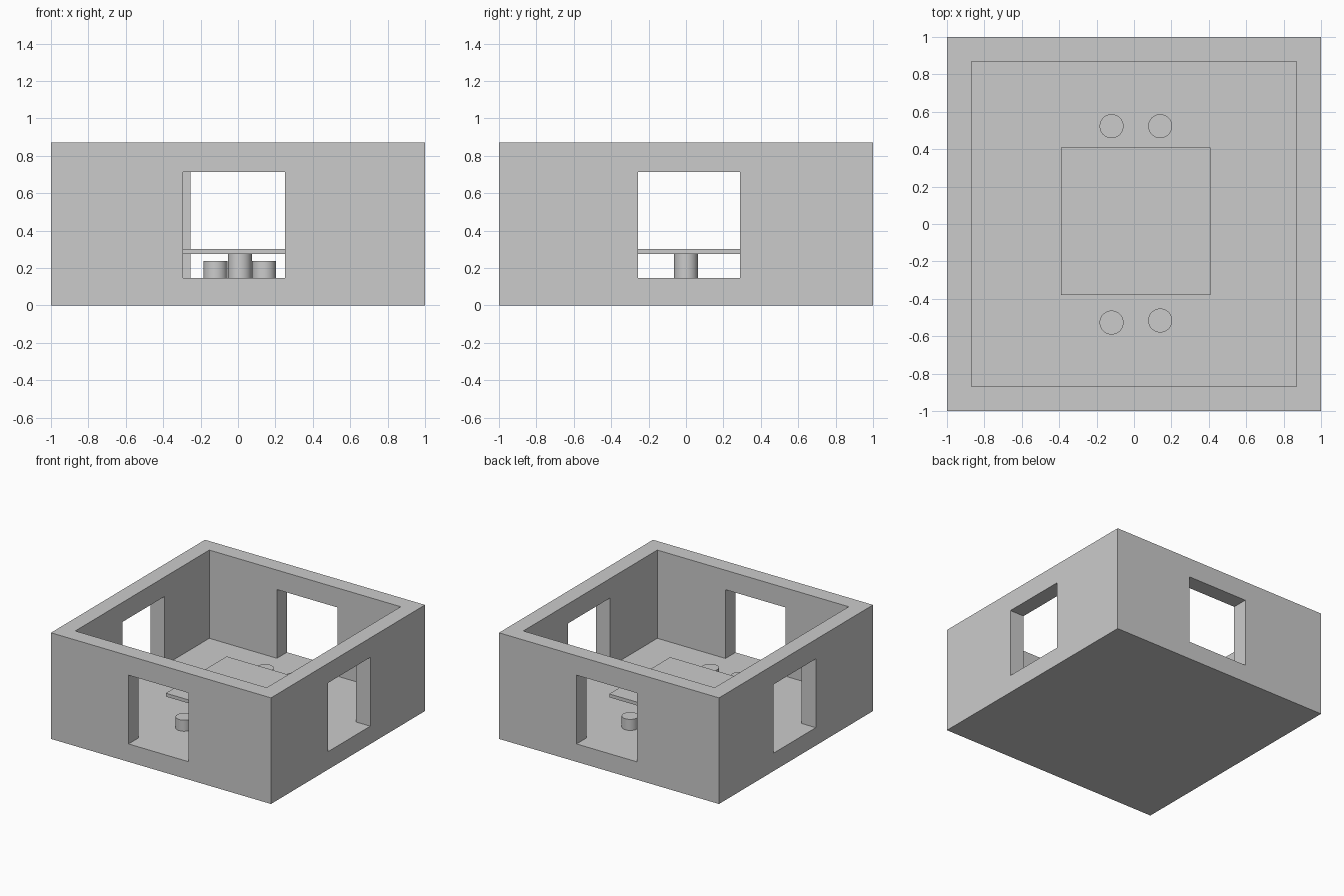
import bpy
import math

if "Cube" in bpy.data.objects:
    bpy.data.objects.remove(bpy.data.objects["Cube"])

FLOOR, TOP, INNER = 0.147, 0.872, 0.87
DOOR_TOP = 0.712


def box(name, x0, x1, y0, y1, z0, z1):
    bpy.ops.mesh.primitive_cube_add(size=1)
    ob = bpy.context.object
    ob.name = name
    for v in ob.data.vertices:
        v.co = ((x0, x1)[v.co.x > 0], (y0, y1)[v.co.y > 0], (z0, z1)[v.co.z > 0])
    return ob


def cylinder(name, x, y, z0, z1, radius=0.064):
    bpy.ops.mesh.primitive_cylinder_add(vertices=48, radius=radius, depth=z1 - z0,
                                        location=(x, y, (z0 + z1) / 2))
    ob = bpy.context.object
    ob.name = name
    bpy.ops.object.shade_smooth_by_angle(angle=math.radians(40))
    return ob


def cut(target, cutter):
    cutter.hide_render = True
    cutter.display_type = 'WIRE'
    mod = target.modifiers.new(cutter.name, 'BOOLEAN')
    mod.operation = 'DIFFERENCE'
    mod.solver = 'EXACT'
    mod.object = cutter


# Room shell: open-topped box with four openings down to the floor
room = box("room_walls", -1, 1, -1, 1, 0, TOP)
cut(room, box("cavity_cutter", -INNER, INNER, -INNER, INNER, FLOOR, 1.2))
for name, extents in {
    "front": (-0.295, 0.25, -1.1, -0.8),
    "back": (-0.255, 0.295, 0.8, 1.1),
    "right": (0.8, 1.1, -0.257, 0.289),
    "left": (-1.1, -0.8, -0.257, 0.289),
}.items():
    cut(room, box(name + "_opening_cutter", *extents, FLOOR, DOOR_TOP))

# Table on a single round leg
box("table_top", -0.39, 0.41, -0.38, 0.41, 0.274, 0.302)
cylinder("table_leg", 0.01, 0.0, FLOOR, 0.274)

# Four round stools
for i, (x, y) in enumerate([(-0.12, 0.523), (0.14, 0.523), (-0.12, -0.527), (0.14, -0.516)]):
    cylinder(f"stool_{i + 1}", x, y, FLOOR, 0.238)
